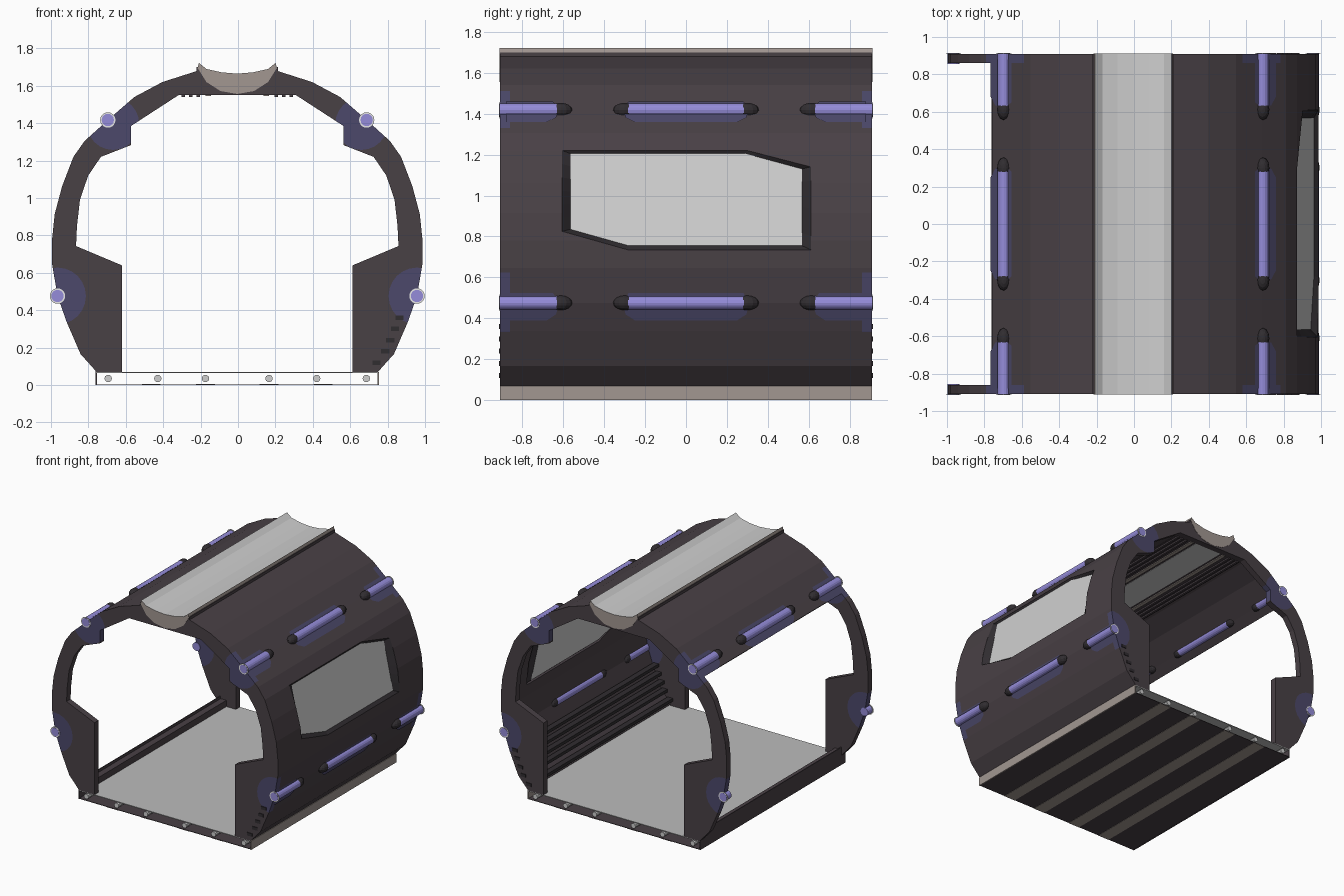
import bpy, bmesh, math
from mathutils import Vector, Matrix

if "Cube" in bpy.data.objects:
    bpy.data.objects.remove(bpy.data.objects["Cube"])

AX = -0.004          # symmetry axis in x
Y0, Y1 = 0.86, 0.91  # end frame inner and outer y


def mat(name, rgb):
    m = bpy.data.materials.new(name)
    m.diffuse_color = (*rgb, 1)
    m.use_nodes = True
    m.node_tree.nodes["Principled BSDF"].inputs["Base Color"].default_value = m.diffuse_color
    return m


DARK = mat("dark_hull", (0.066, 0.052, 0.060))
GLOW = mat("glow_patch", (0.072, 0.066, 0.145))
LILAC = mat("lilac_light", (0.30, 0.265, 0.70))
PALE = mat("pale_grey", (0.62, 0.62, 0.62))
FLOOR = mat("floor_grey", (0.50, 0.50, 0.50))
BROWN = mat("warm_grey", (0.36, 0.31, 0.285))
BLACK = mat("near_black", (0.03, 0.026, 0.03))
WHITE = mat("white_collar", (0.95, 0.95, 0.95))


def obj(name, bm, *mats):
    bmesh.ops.recalc_face_normals(bm, faces=bm.faces)
    me = bpy.data.meshes.new(name)
    bm.to_mesh(me)
    bm.free()
    for m in mats:
        me.materials.append(m)
    o = bpy.data.objects.new(name, me)
    bpy.context.collection.objects.link(o)
    return o


def prism(bm, pts, y0, y1):
    """Extrude an xz outline along y."""
    a = [bm.verts.new((x + AX, y0, z)) for x, z in pts]
    b = [bm.verts.new((x + AX, y1, z)) for x, z in pts]
    bm.faces.new(a)
    bm.faces.new(b[::-1])
    n = len(pts)
    for i in range(n):
        j = (i + 1) % n
        bm.faces.new((a[i], b[i], b[j], a[j]))


def box(name, m, x0, x1, y0, y1, z0, z1):
    bm = bmesh.new()
    prism(bm, [(x0, z0), (x1, z0), (x1, z1), (x0, z1)], y0, y1)
    return obj(name, bm, m)


def rod(bm, x, z, r, y0, y1, seg=16):
    ring = [(x + r * math.cos(2 * math.pi * i / seg), z + r * math.sin(2 * math.pi * i / seg))
            for i in range(seg)]
    prism(bm, ring, y0, y1)


def boolean(o, cutter, op):
    mod = o.modifiers.new("cut", 'BOOLEAN')
    mod.operation, mod.object, mod.solver = op, cutter, 'EXACT'
    bpy.context.view_layer.update()
    me = bpy.data.meshes.new_from_object(o.evaluated_get(bpy.context.evaluated_depsgraph_get()))
    o.modifiers.clear()
    o.data = me


# Half outlines (right side), from bottom to top
OUT = [(.752, .07), (.838, .166), (.912, .337), (.961, .476), (.990, .647), (.990, .78), (.976, .914),
       (.936, 1.064), (.876, 1.22), (.816, 1.305), (.692, 1.417), (.55, 1.54), (.40, 1.62), (.20, 1.684)]
INN = [(.617, .07), (.617, .64), (.862, .743), (.857, .85), (.841, .99), (.797, 1.12), (.729, 1.22),
       (.568, 1.283), (.568, 1.385), (.314, 1.55)]
LOW, UP = OUT[3], OUT[10]          # light tube centres
flip = lambda pts: [(-x, z) for x, z in pts]

# End frames, split into hull colour and glow discs round the tubes
frame_pts = OUT + [(0, 1.57)] + flip(OUT)[::-1] + flip(INN) + INN[::-1]
for end, s in (("front", -1), ("back", 1)):
    bm = bmesh.new()
    for sx in (1, -1):
        rod(bm, sx * LOW[0], LOW[1], .152, s * .8, s * .97, 24)
        rod(bm, sx * UP[0] * .96, UP[1] - .02, .14, s * .8, s * .97, 24)
    cutter = obj("cutter", bm)
    cutter.hide_render = True
    for name, m, op in (("frame", DARK, 'DIFFERENCE'), ("frame_glow", GLOW, 'INTERSECT')):
        bm = bmesh.new()
        prism(bm, frame_pts, s * Y0, s * Y1)
        o = obj(f"{end}_{name}", bm, m)
        boolean(o, cutter, op)
        o.data.materials.clear()
        o.data.materials.append(m)
    bpy.data.objects.remove(cutter)


# Thin hull shells: full right wall and left roof strip
def shell(name, pts, t=.02):
    v = [Vector(p) for p in pts]
    inner = []
    for i, p in enumerate(v):
        d = (v[min(i + 1, len(v) - 1)] - v[max(i - 1, 0)]).normalized()
        n = Vector((d.y, -d.x))
        n *= -1 if n.dot(p - Vector((0, .75))) > 0 else 1
        inner.append(tuple(p + n * t))
    bm = bmesh.new()
    prism(bm, list(pts) + inner[::-1], -Y0, Y0)
    return obj(name, bm, DARK)


wall = shell("right_wall", OUT)
shell("left_roof", flip([(.756, 1.359)] + OUT[10:]))


# Window: hole, sloping trim and recessed pane
def hull_x(z):
    for (x0, z0), (x1, z1) in zip(OUT, OUT[1:]):
        if z0 <= z <= z1:
            return x0 + (x1 - x0) * (z - z0) / (z1 - z0)


rim = [(-.605, 1.22), (.30, 1.22), (.61, 1.14), (.61, .735), (-.285, .735), (-.605, .825)]
pane = [(-.565, 1.205), (.29, 1.205), (.567, 1.13), (.567, .755), (-.28, .755), (-.565, .835)]
bm = bmesh.new()
a = [bm.verts.new((.7, y, z)) for y, z in rim]
b = [bm.verts.new((1.2, y, z)) for y, z in rim]
bm.faces.new(a)
bm.faces.new(b[::-1])
for i in range(6):
    j = (i + 1) % 6
    bm.faces.new((a[i], b[i], b[j], a[j]))
cutter = obj("cutter", bm)
cutter.hide_render = True
boolean(wall, cutter, 'DIFFERENCE')
bpy.data.objects.remove(cutter)
pane_x = lambda z: .962 - (z - .755) * .215
bm = bmesh.new()
bm.faces.new([bm.verts.new((pane_x(z), y, z)) for y, z in pane])
obj("window_pane", bm, PALE)
bm = bmesh.new()
for i in range(6):
    j = (i + 1) % 6
    n = 6
    for k in range(n):                       # follow the curved hull along each edge
        quad = []
        for poly, f, t in ((rim, hull_x, k), (rim, hull_x, k + 1), (pane, pane_x, k + 1), (pane, pane_x, k)):
            y = poly[i][0] + (poly[j][0] - poly[i][0]) * t / n
            z = poly[i][1] + (poly[j][1] - poly[i][1]) * t / n
            quad.append(bm.verts.new((f(z) + (AX if f is hull_x else 0), y, z)))
        bm.faces.new(quad)
bmesh.ops.remove_doubles(bm, verts=bm.verts, dist=1e-5)
obj("window_trim", bm, BLACK)

# Light tubes with dark rounded caps, white end collars and glow patches on the hull
tubes, caps, collars, glow = (bmesh.new() for _ in range(4))


def cap(x, y, z):
    m = Matrix.Translation((x + AX, y, z)) @ Matrix.Diagonal((.036, .056, .036, 1))
    bmesh.ops.create_uvsphere(caps, u_segments=12, v_segments=8, radius=1, matrix=m)


def patch(sx, k, ya, yb, up):
    c = Vector(OUT[k])
    lo = c + (Vector(OUT[k - 1]) - c).normalized() * .09
    hi = c + (Vector(OUT[k + 1]) - c).normalized() * up
    d = (hi - lo).normalized()
    off = Vector((d.y, -d.x)) * .005
    rows = []
    for p, inset in ((lo, .06), (lo.lerp(c, .35), .015), (c, 0), (hi, .03)):
        q = p + off
        e0 = ya + (inset if ya > -Y0 else 0)
        e1 = yb - (inset if yb < Y0 else 0)
        rows.append([glow.verts.new((sx * q.x + AX, y, q.y)) for y in (e0, e1)])
    for r, t in zip(rows, rows[1:]):
        glow.faces.new((r[0], r[1], t[1], t[0]))


for sx, (x, z), k, up in ((1, LOW, 3, .05), (1, UP, 10, .06), (-1, UP, 10, .06), (-1, LOW, 3, 0)):
    for s in (-1, 1):
        rod(collars, sx * x, z, .041, s * .910, s * .912, 20)
        if k == 3 and sx < 0:                # stubs beside the open side
            rod(tubes, sx * x, z, .033, s * .855, s * .914)
            continue
        rod(tubes, sx * x, z, .033, s * .61, s * .914)
        cap(sx * x, s * .612, z)
        cap(sx * x, s * .30, z)
        patch(sx, k, *sorted((s * .62, s * .88)), up)
    if not (k == 3 and sx < 0):
        rod(tubes, sx * x, z, .033, -.30, .30)
        patch(sx, k, -.31, .31, up)
obj("light_tubes", tubes, LILAC)
obj("tube_caps", caps, BLACK)
obj("tube_collars", collars, WHITE)
obj("hull_glow", glow, GLOW)

# Roof gutter: crescent section, pale inside and warm grey elsewhere
top = [(-.205, 1.722), (-.165, 1.69), (-.085, 1.672), (0, 1.665), (.085, 1.672), (.165, 1.69), (.205, 1.722)]
bot = [(.212, 1.695), (.165, 1.62), (.09, 1.572), (0, 1.556), (-.09, 1.572), (-.165, 1.62), (-.212, 1.695)]
bm = bmesh.new()
prism(bm, top + bot, -.912, .912)
bmesh.ops.recalc_face_normals(bm, faces=bm.faces)
for f in bm.faces:
    f.material_index = 0 if f.normal.z > .3 else 1
obj("roof_gutter", bm, PALE, BROWN)
for s in (-1, 1):
    box("gutter_lip", DARK, s * .20, s * .217, -.91, .91, 1.672, 1.70)

# Ceiling: pale centre, warm strips and dark ribs
box("ceiling_light", PALE, -.12, .12, -Y0, Y0, 1.550, 1.556)
for s in (-1, 1):
    box("ceiling_panel", DARK, s * .12, s * .314, -Y0, Y0, 1.552, 1.558)
    box("ceiling_strip", BROWN, s * .14, s * .17, -Y0, Y0, 1.546, 1.552)
    for x in (.20, .24, .28):
        box("ceiling_rib", DARK, s * x, s * (x + .018), -Y0, Y0, 1.54, 1.552)

# Ribs along the lower right wall, running out through the frames
for i in range(5):
    z = .12 + i * .06
    x = hull_x(z) - .03
    box("wall_rib", BLACK, x - .045, x, -.915, .915, z - .012, z + .012)

# Floor: two sheets, side plates, underside stripes and rods
box("floor_top", FLOOR, -.752, .752, -Y1, Y1, .064, .070)
box("floor_underside", DARK, -.752, .752, -Y1, Y1, 0.002, .006)
box("right_skirt", BROWN, .750, .757, -Y1, Y1, 0, .07)
box("left_sill", DARK, -.757, -.750, -Y1, Y1, 0, .14)
box("left_sill_cap", DARK, -.757, -.70, -Y0, Y0, .07, .12)
rods = bmesh.new()
for s in (-1, 1):
    for x in (.17, .425, .69):
        rod(rods, s * x, .035, .02, -Y1, Y1, 10)
    for x in (.17, .46):
        box("underside_stripe", BROWN, s * x - .05, s * x + .05, -Y1, Y1, 0, .004)
obj("floor_rods", rods, PALE)
